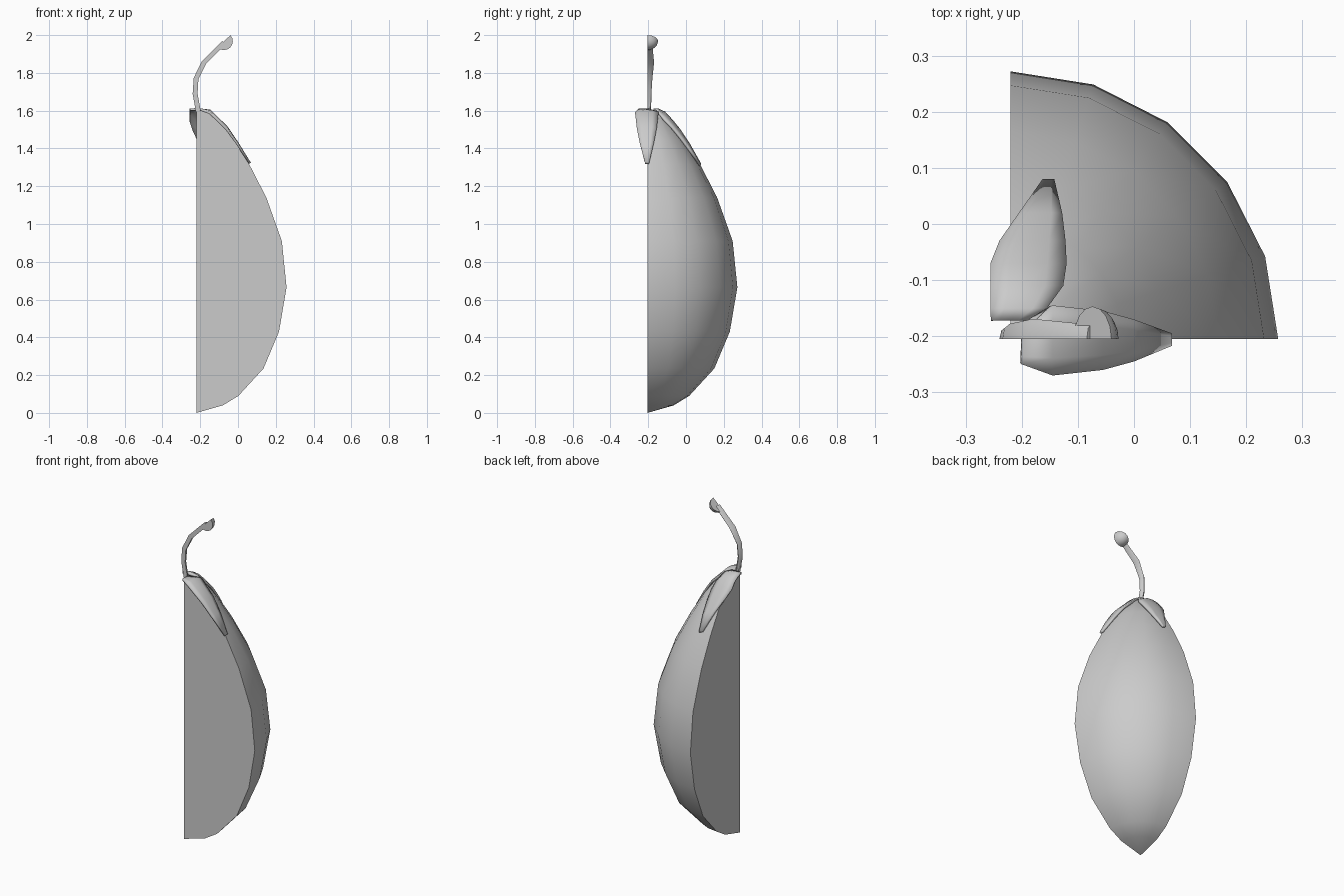
import bpy, bmesh, math
from mathutils import Vector

if "Cube" in bpy.data.objects:
    bpy.data.objects.remove(bpy.data.objects["Cube"])

AX, AY = -0.22, -0.205   # vertical axis where the two cut planes meet


def finish(name, bm, angle=40):
    bmesh.ops.recalc_face_normals(bm, faces=bm.faces)
    me = bpy.data.meshes.new(name)
    bm.to_mesh(me)
    bm.free()
    ob = bpy.data.objects.new(name, me)
    bpy.context.collection.objects.link(ob)
    bpy.ops.object.select_all(action='DESELECT')
    ob.select_set(True)
    bpy.context.view_layer.objects.active = ob
    bpy.ops.object.shade_smooth_by_angle(angle=math.radians(angle))
    return ob


def skin(bm, rows, closed=False):
    for a, b in zip(rows, rows[1:]):
        n = len(a)
        for i in range(n if closed else n - 1):
            j = (i + 1) % n
            bm.faces.new((a[i], a[j], b[j], b[i]))


# Quarter fruit: profile (radius, z) turned through 90 degrees, closed by two flat cuts
profile = [(0.14, 0.04), (0.222, 0.09), (0.355, 0.235), (0.437, 0.43), (0.477, 0.665),
           (0.452, 0.91), (0.37, 1.14), (0.28, 1.315), (0.2, 1.445), (0.1, 1.575), (0.05, 1.597)]
bm = bmesh.new()
rows = []
for k in range(6):
    a = math.radians(18 * k)
    rows.append([bm.verts.new((AX + r * math.cos(a), AY + r * math.sin(a), z)) for r, z in profile])
bottom = bm.verts.new((AX, AY, 0))
top = bm.verts.new((AX, AY, 1.6))
skin(bm, rows)
for a, b in zip(rows, rows[1:]):
    bm.faces.new((bottom, b[0], a[0]))
    bm.faces.new((top, a[-1], b[-1]))
for row in (rows[0], rows[-1]):
    bm.faces.new([bottom] + row + [top])
finish("fruit_quarter", bm, 50)


# Leaves lie just above the fruit's shoulder
shoulder = [(0, 1.61), (0.06, 1.613), (0.1, 1.592), (0.17, 1.51), (0.23, 1.42), (0.3, 1.305)]


def shoulder_z(r):
    for (r0, z0), (r1, z1) in zip(shoulder, shoulder[1:]):
        if r <= r1:
            return z0 + (z1 - z0) * (r - r0) / (r1 - r0)
    return shoulder[-1][1]


def leaf(name, stations, along_x):
    bm = bmesh.new()
    rows = []
    for s, lo, hi in stations:
        row = []
        for i in range(5):
            t = lo + (hi - lo) * i / 4
            x, y = (s, t) if along_x else (t, s)
            row.append(bm.verts.new((x, y, shoulder_z(math.hypot(x - AX, y - AY)))))
        rows.append(row)
    skin(bm, rows)
    ob = finish(name, bm)
    if ob.data.polygons[0].normal.z < 0:
        ob.data.flip_normals()
    m = ob.modifiers.new("thickness", 'SOLIDIFY')
    m.thickness = 0.012
    m.offset = -1


# (distance along, edge low, edge high)
leaf("front_leaf", [(-0.2, -0.25, -0.195), (-0.145, -0.27, -0.145), (-0.055, -0.26, -0.155),
                    (0.0, -0.245, -0.17), (0.068, -0.217, -0.195)], True)
leaf("side_leaf", [(-0.172, -0.255, -0.19), (-0.15, -0.256, -0.155), (-0.11, -0.256, -0.126),
                   (-0.07, -0.256, -0.12), (-0.03, -0.24, -0.122), (0.02, -0.205, -0.128),
                   (0.08, -0.163, -0.142)], False)

# Stem: half-round tube swept along a curved path, flat on the front cut
path = [(-0.21, 1.595), (-0.227, 1.69), (-0.222, 1.77), (-0.18, 1.855), (-0.1, 1.935), (-0.075, 1.96)]
depth = [0.02, 0.022, 0.027, 0.036, 0.028, 0.028]
bm = bmesh.new()
rows = []
for i, (x, z) in enumerate(path):
    p, q = path[max(i - 1, 0)], path[min(i + 1, len(path) - 1)]
    d = Vector((q[0] - p[0], q[1] - p[1])).normalized()
    row = []
    for k in range(5):
        a = math.pi * k / 4
        w = 0.013 * math.cos(a)
        row.append(bm.verts.new((x + d.y * w, AY + depth[i] * math.sin(a), z - d.x * w)))
    rows.append(row)
skin(bm, rows, True)
bm.faces.new(rows[0])
bm.faces.new(rows[-1])
finish("stem", bm)

# Stem tip: half of a dome, flat side up and left, cut flat at the front
c = Vector((-0.074, AY, 1.967))
u = Vector((0.62, 0, 0.6)).normalized()    # along the flat face
n = Vector((0.6, 0, -0.62)).normalized()   # direction the dome bulges
bm = bmesh.new()
rows = []
for j in range(4):
    e = math.pi / 2 * j / 4
    row = []
    for k in range(9):
        a = math.pi * k / 8
        row.append(bm.verts.new(c + u * 0.047 * math.cos(e) * math.cos(a)
                                + Vector((0, 0.058 * math.cos(e) * math.sin(a), 0))
                                + n * 0.046 * math.sin(e)))
    rows.append(row)
pole = bm.verts.new(c + n * 0.046)
skin(bm, rows)
for a, b in zip(rows[-1], rows[-1][1:]):
    bm.faces.new((a, b, pole))
bm.faces.new(rows[0])
bm.faces.new([r[0] for r in rows] + [pole] + [r[-1] for r in reversed(rows)])
finish("stem_tip", bm)
